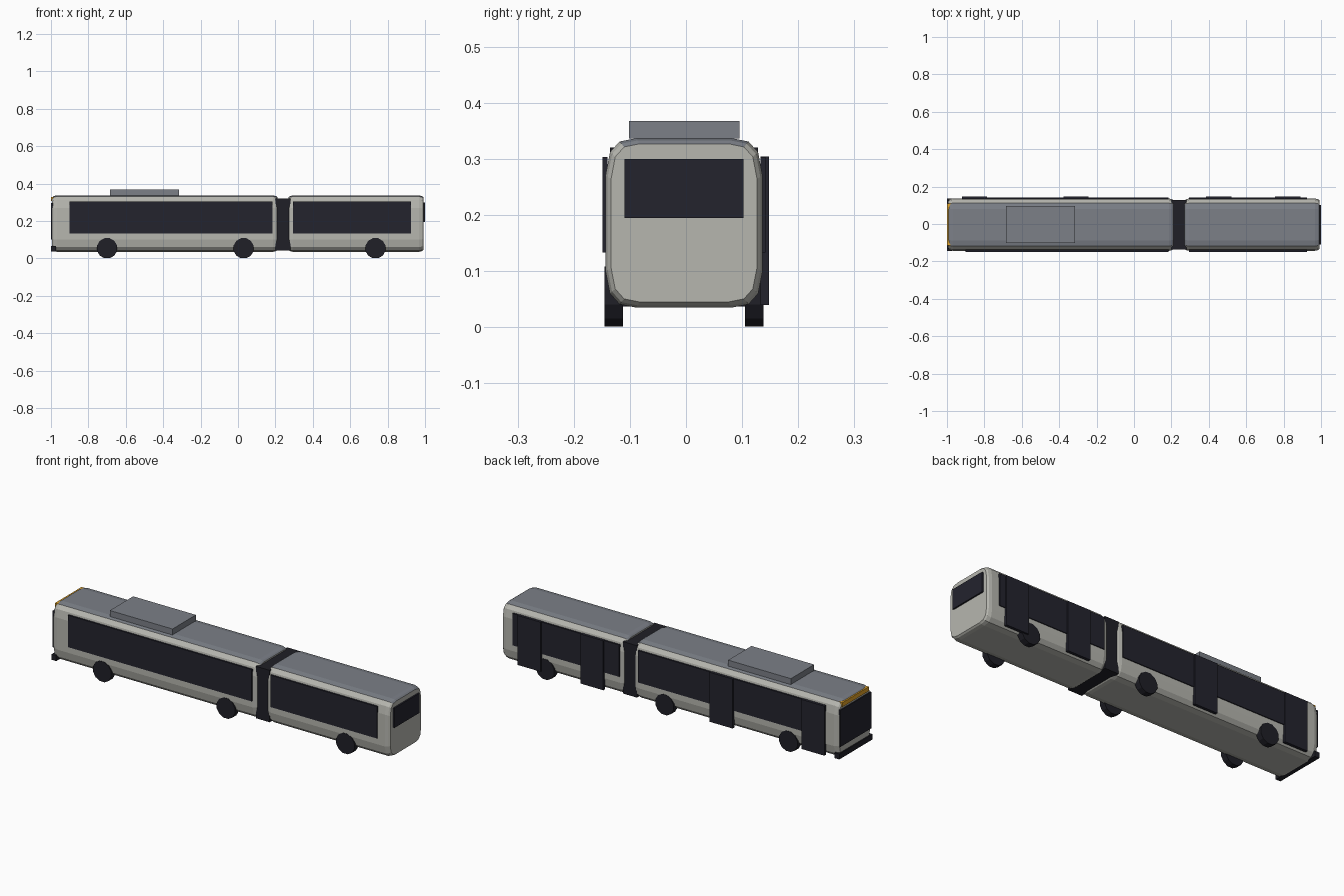
import bpy, bmesh, math
from mathutils import Matrix

if "Cube" in bpy.data.objects:
    bpy.data.objects.remove(bpy.data.objects["Cube"])

YC = -0.0035  # centre line of the body


def material(name, rgb):
    m = bpy.data.materials.new(name)
    m.diffuse_color = (*rgb, 1)
    m.use_nodes = True
    m.node_tree.nodes["Principled BSDF"].inputs["Base Color"].default_value = m.diffuse_color
    return m


PAINT = material("light grey paint", (0.47, 0.47, 0.43))
ROOF = material("roof grey", (0.20, 0.215, 0.245))
DARK = material("dark glass", (0.017, 0.017, 0.027))
RUBBER = material("black rubber", (0.014, 0.014, 0.02))
AMBER = material("amber display", (0.75, 0.36, 0.02))


def finish(bm, name, mats):
    bmesh.ops.recalc_face_normals(bm, faces=bm.faces)
    me = bpy.data.meshes.new(name)
    for m in mats:
        me.materials.append(m)
    ob = bpy.data.objects.new(name, me)
    bpy.context.collection.objects.link(ob)
    return ob


def box(name, x, y, z, mat):
    bm = bmesh.new()
    bmesh.ops.create_cube(bm, size=1)
    for v in bm.verts:
        v.co = [a + (b - a) * (c + 0.5) for (a, b), c in zip((x, y, z), v.co)]
    ob = finish(bm, name, [mat])
    bm.to_mesh(ob.data)
    bm.free()


# Rounded cross-section, right half from top to bottom, then mirrored
HALF = [(0.085, 0.337), (0.115, 0.331), (0.132, 0.312), (0.14, 0.27),
        (0.14, 0.1), (0.132, 0.06), (0.115, 0.041), (0.085, 0.035)]
SECTION = HALF + [(-y, z) for y, z in reversed(HALF)]
ZC = 0.186


def coach_body(name, x0, x1):
    """Loft the section along x with softened ends; upward faces are roof."""
    bm = bmesh.new()
    stations = [(x0, 0.010), (x0 + 0.008, 0.004), (x0 + 0.025, 0),
                (x1 - 0.025, 0), (x1 - 0.008, 0.004), (x1, 0.010)]
    rings = []
    for x, inset in stations:
        ky, kz = 1 - inset / 0.14, 1 - inset / 0.151
        rings.append([bm.verts.new((x, YC + y * ky, ZC + (z - ZC) * kz))
                      for y, z in SECTION])
    n = len(SECTION)
    for a, b in zip(rings, rings[1:]):
        for i in range(n):
            j = (i + 1) % n
            bm.faces.new((a[i], a[j], b[j], b[i]))
    bm.faces.new(rings[0])
    bm.faces.new(rings[-1])
    ob = finish(bm, name, [PAINT, ROOF])
    for f in bm.faces:
        f.normal_update()
        f.material_index = 1 if f.normal.z > 0.75 else 0
    bm.to_mesh(ob.data)
    bm.free()


coach_body("front_section", -0.994, 0.212)
coach_body("rear_section", 0.270, 0.992)

# Flexible joint between the sections
box("bellows", (0.2, 0.282), (YC - 0.132, YC + 0.132), (0.043, 0.32), RUBBER)

# Side windows on both sides
for label, x in (("front", (-0.9, 0.185)), ("rear", (0.295, 0.925))):
    box(label + "_window_near", x, (YC - 0.145, YC - 0.136), (0.133, 0.303), DARK)
    far_x = (-0.92, x[1]) if label == "front" else x
    box(label + "_window_far", far_x, (YC + 0.136, YC + 0.145), (0.133, 0.303), DARK)

# Passenger doors on the far side
for i, x in enumerate((-0.92, -0.378, 0.385, 0.755)):
    box(f"door_{i + 1}", (x, x + 0.135), (YC + 0.136, YC + 0.151), (0.04, 0.304), DARK)

# End windows, destination display and bumper
box("windshield", (-1.0, -0.99), (YC - 0.13, YC + 0.13), (0.1, 0.295), DARK)
box("rear_window", (0.988, 1.0), (YC - 0.106, YC + 0.106), (0.195, 0.3), DARK)
box("destination_display", (-0.999, -0.978), (YC - 0.112, YC + 0.112), (0.306, 0.329), AMBER)
box("bumper", (-1.0, -0.972), (YC - 0.14, YC + 0.14), (0.037, 0.066), RUBBER)

# Roof equipment
box("roof_unit", (-0.685, -0.315), (YC - 0.0985, YC + 0.0985), (0.336, 0.368), ROOF)

# Wheels
for i, x in enumerate((-0.7, 0.03, 0.735)):
    for side, s in (("near", -1), ("far", 1)):
        bm = bmesh.new()
        bmesh.ops.create_cone(
            bm, cap_ends=True, segments=12, radius1=0.0555, radius2=0.0555, depth=0.033,
            matrix=Matrix.Translation((x, YC + s * 0.1255, 0.0545))
            @ Matrix.Rotation(math.pi / 2, 4, "X") @ Matrix.Rotation(math.pi / 12, 4, "Z"))
        ob = finish(bm, f"wheel_{i + 1}_{side}", [RUBBER])
        bm.to_mesh(ob.data)
        bm.free()
